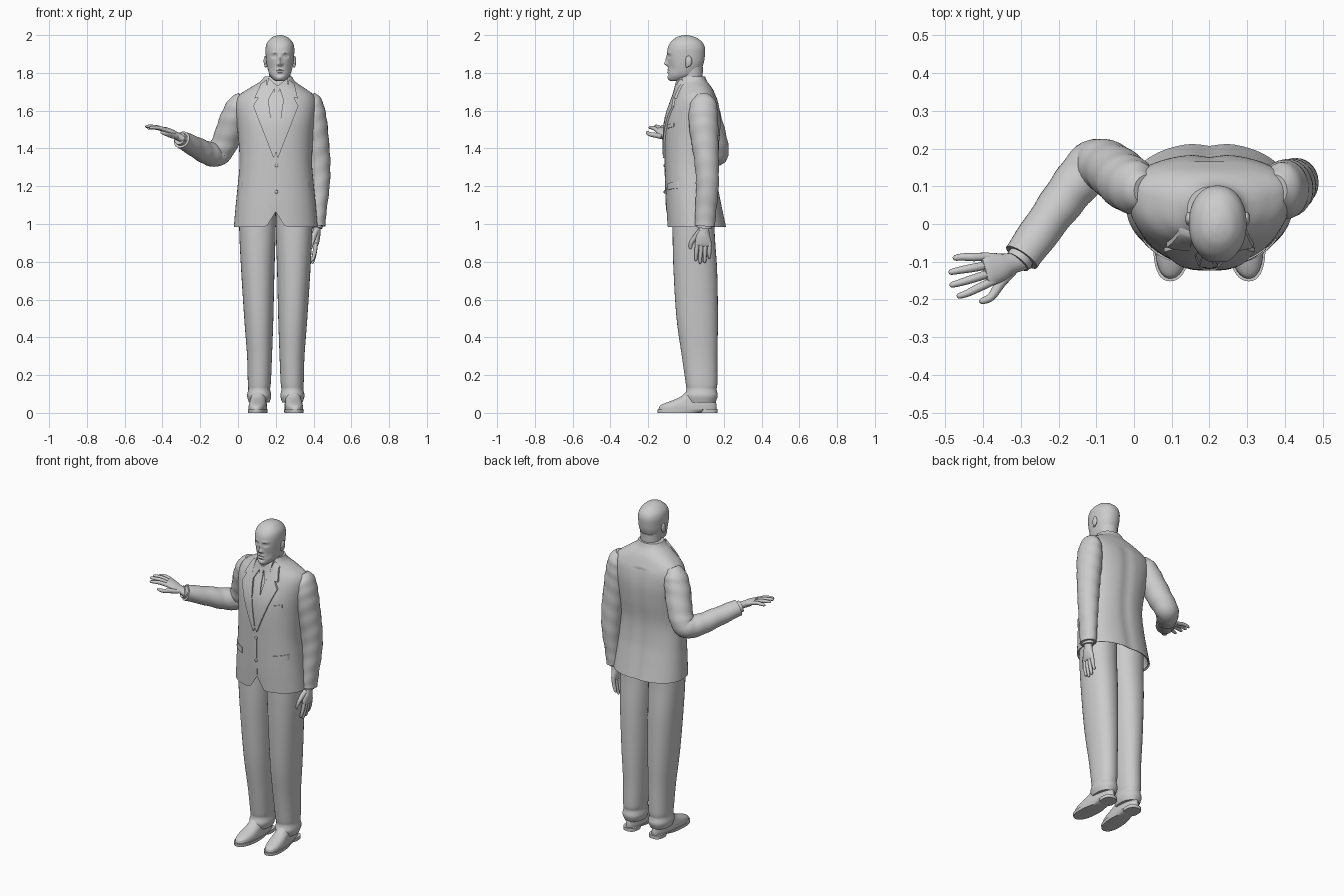
import bpy, bmesh
from math import sin, cos, pi, exp
from mathutils import Vector, Matrix
from mathutils.bvhtree import BVHTree

CX = 0.2  # body centre line


def make(name, verts, faces):
    me = bpy.data.meshes.new(name)
    me.from_pydata([tuple(v) for v in verts], [], faces)
    bm = bmesh.new()
    bm.from_mesh(me)
    bmesh.ops.recalc_face_normals(bm, faces=bm.faces)
    bm.to_mesh(me)
    bm.free()
    ob = bpy.data.objects.new(name, me)
    bpy.context.collection.objects.link(ob)
    return ob


def sample(keys, n):
    """Catmull-Rom through tuples, n steps per span."""
    out = []
    for i in range(len(keys) - 1):
        p0, p1, p2, p3 = (keys[max(0, min(len(keys) - 1, i + k))] for k in (-1, 0, 1, 2))
        for j in range(n):
            t = j / n
            out.append(tuple(0.5 * (2 * b + (c - a) * t + (2 * a - 5 * b + 4 * c - d) * t * t
                                    + (3 * b - a - 3 * c + d) * t ** 3)
                             for a, b, c, d in zip(p0, p1, p2, p3)))
    return out + [keys[-1]]


def skin(name, rings, deform=None):
    n = len(rings[0])
    verts = [deform(v) if deform else v for r in rings for v in r]
    faces = [(k * n + i, k * n + (i + 1) % n, (k + 1) * n + (i + 1) % n, (k + 1) * n + i)
             for k in range(len(rings) - 1) for i in range(n)]
    faces += [tuple(range(n)), tuple(range(len(verts) - n, len(verts)))]
    return make(name, verts, faces)


def loft(name, secs, seg=32, p=2.0, deform=None):
    """Stack of ovals: (z, centre x, half width, widest y, front y, back y)."""
    sp = lambda v: (1 if v > 0 else -1) * abs(v) ** (2 / p)
    rings = []
    for z, cx, xh, cy, yf, yb in secs:
        ring = []
        for i in range(seg):
            c, s = cos(2 * pi * i / seg), sin(2 * pi * i / seg)
            ring.append(Vector((cx + xh * sp(c), cy + ((cy - yf) if s < 0 else (yb - cy)) * sp(s), z)))
        rings.append(ring)
    return skin(name, rings, deform)


def tube(name, keys, ref, n=5, seg=20, wrinkle=0.0):
    """Sweep along (x, y, z, radius along ref, other radius)."""
    pts = sample(keys, n)
    pos = [Vector(p[:3]) for p in pts]
    u = Vector(ref)
    rings = []
    for k, p in enumerate(pts):
        t = (pos[min(k + 1, len(pos) - 1)] - pos[max(k - 1, 0)]).normalized()
        u = (u - t * u.dot(t)).normalized()
        v = t.cross(u)
        ring = []
        for i in range(seg):
            a = 2 * pi * i / seg
            f = 1 + wrinkle * sin(k * 1.15 + 2 * sin(a))
            ring.append(pos[k] + (u * cos(a) * p[3] + v * sin(a) * p[4]) * f)
        rings.append(ring)
    return skin(name, rings)


def ball(name, loc, scale):
    bm = bmesh.new()
    bmesh.ops.create_uvsphere(bm, u_segments=20, v_segments=12, radius=1,
                              matrix=Matrix.Translation(loc) @ Matrix.Diagonal((*scale, 1)))
    me = bpy.data.meshes.new(name)
    bm.to_mesh(me)
    bm.free()
    bpy.context.collection.objects.link(bpy.data.objects.new(name, me))


# Jacket body, with lining below and cutaway front hem
def jacket_shape(v):
    dx = abs(v.x - CX)
    if v.z < 1.11 and v.y < 0:
        v.z += 0.08 * max(0, 1 - dx / 0.05) * max(0, 1 - (v.z - 0.985) / 0.125)
    if v.y > 0.1:  # spine hollow
        v.y -= 0.008 * exp(-(dx / 0.03) ** 2) * (v.z < 1.65)
    return v


body = [(0.985, .222, .06, -.1, .215), (1.1, .212, .05, -.105, .19), (1.2, .202, .045, -.108, .172),
        (1.32, .192, .04, -.111, .166), (1.45, .198, .06, -.113, .18), (1.55, .21, .08, -.106, .185),
        (1.63, .218, .09, -.083, .175), (1.68, .2, .085, -.063, .157), (1.72, .145, .065, -.05, .138),
        (1.755, .092, .04, -.042, .112), (1.782, .072, .035, -.03, .1)]
secs = sample([(b[0], CX + max(0, b[0] - 1.65) * .1, *b[1:]) for b in body], 6)
lining = [(1.12, CX, .18, .05, -.085, .165), (.99, CX, .212, .06, -.091, .205)]
jacket = loft("jacket", lining + secs, 72, 2.25, jacket_shape)
tree = BVHTree.FromPolygons([v.co for v in jacket.data.vertices],
                            [tuple(p.vertices) for p in jacket.data.polygons])


def patch(name, quad, off, s=1, n=10):
    """Cloth piece laid on the jacket front; corners (offset from centre, z)."""
    a, b, c, d = (Vector(q) for q in quad)
    top, under = [], []
    for i in range(n + 1):
        for j in range(n + 1):
            q = a.lerp(b, i / n).lerp(d.lerp(c, i / n), j / n)
            x = CX + s * q.x + max(0, q.y - 1.65) * .1
            hit = tree.ray_cast(Vector((x, -1, q.y)), Vector((0, 1, 0)))[0]
            y = hit.y if hit else 0.03
            top.append((x, y - off, q.y))
            under.append((x, y + .004, q.y))
    m, w = len(top), n + 1
    fs = [(i * w + j, i * w + j + 1, i * w + w + j + 1, i * w + w + j) for i in range(n) for j in range(n)]
    rim = list(range(w)) + [i * w + n for i in range(1, w)] \
        + [n * w + j for j in range(n - 1, -1, -1)] + [i * w for i in range(n - 1, 0, -1)]
    fs += [tuple(m + k for k in f) for f in fs]
    fs += [(r, rim[(k + 1) % len(rim)], m + rim[(k + 1) % len(rim)], m + r) for k, r in enumerate(rim)]
    make(name, top + under, fs)


# Lapels, collars, tie, pockets, buttons
for s in (-1, 1):
    patch("lapel", [(.052, 1.745), (.12, 1.625), (.012, 1.35), (0, 1.375)], .011, s)
    patch("jacket_collar", [(.058, 1.765), (.088, 1.745), (.115, 1.665), (.055, 1.68)], .013, s)
    patch("shirt_collar", [(.006, 1.735), (.052, 1.775), (.056, 1.69), (.04, 1.655)], .012, s)
    patch("pocket_flap", [(.105, 1.215), (.178, 1.225), (.178, 1.19), (.105, 1.18)], .006, s)
patch("tie", [(-.012, 1.7), (.012, 1.7), (.034, 1.48), (-.034, 1.48)], .006)
patch("tie_end", [(-.034, 1.48), (.034, 1.48), (.003, 1.38), (-.003, 1.38)], .006)
patch("tie_knot", [(-.018, 1.735), (.018, 1.735), (.01, 1.695), (-.01, 1.695)], .012)
patch("breast_pocket", [(.095, 1.525), (.15, 1.535), (.15, 1.515), (.095, 1.505)], .005)
patch("front_overlap", [(-.006, 1.37), (.006, 1.37), (.006, 1.07), (-.006, 1.07)], .003)
for z in (1.31, 1.17):
    ball("button", (CX + .004, -.114, z), (.009, .005, .009))

# Neck and shirt collar band
loft("neck", [(1.68, .215, .06, .03, -.03, .09), (1.76, .22, .056, .03, -.028, .087),
              (1.83, .222, .058, .03, -.04, .09)], 32)
loft("shirt_collar_band", [(1.7, .215, .068, .03, -.045, .095), (1.77, .22, .064, .03, -.038, .093)], 32)

# Head: lofted skull with soft bumps for the features
bumps = [(0, 1.849, .012, .012, -.019), (0, 1.872, .008, .018, -.009), (.03, 1.888, .014, .009, .010),
         (.03, 1.888, .008, .005, -.006), (.028, 1.906, .02, .006, -.004), (0, 1.817, .02, .004, -.006),
         (0, 1.811, .024, .002, .004), (0, 1.803, .017, .004, -.006), (0, 1.774, .018, .01, -.005),
         (0, 1.791, .02, .005, .004), (.012, 1.845, .006, .006, -.006), (.045, 1.825, .014, .02, .004)]


def face(v):
    if v.y < -.02:
        dx = abs(v.x - .222)
        v.y += sum(d * exp(-((dx - bx) / sx) ** 2 - ((v.z - bz) / sz) ** 2) for bx, bz, sx, sz, d in bumps)
    return v


skull = [(1.757, .018, -.055, -.082, -.03), (1.765, .034, -.04, -.091, 0), (1.785, .052, -.02, -.095, .05),
         (1.81, .062, -.01, -.094, .075), (1.85, .071, 0, -.095, .093), (1.89, .075, 0, -.1, .1),
         (1.93, .076, 0, -.097, .101), (1.96, .068, -.003, -.083, .088), (1.985, .046, -.003, -.056, .058),
         (1.996, .024, -.003, -.03, .027), (2.0, .003, -.003, -.006, .002)]
loft("head", sample([(k[0], .222, *k[1:]) for k in skull], 8), 112, 2.15, face)
for s in (-1, 1):
    ball("ear", (.222 + s * .077, .014, 1.862), (.009, .018, .029))
    ball("ear_lobe", (.222 + s * .075, .006, 1.84), (.007, .009, .012))

# Trousers and shoes, mirrored about the centre line
trouser = [(.055, .088, .054, .08, .005, .155), (.09, .088, .064, .08, -.006, .168),
           (.125, .088, .058, .08, .003, .162), (.16, .087, .061, .08, -.002, .166),
           (.3, .086, .066, .07, -.022, .166), (.5, .09, .077, .06, -.05, .169),
           (.75, .095, .088, .05, -.066, .165), (.95, .097, .096, .04, -.071, .152),
           (1.12, .098, .098, .04, -.07, .15)]
for s in (-1, 1):
    loft("trouser_leg", sample([(t[0], CX + s * t[1], *t[2:]) for t in trouser], 6), 36, 2.2)

    def toe_out(v, s=s):  # narrow waist and slight outward turn
        v.x += s * max(0, .08 - v.y) * .07
        return v
    fx = CX + s * .088
    loft("shoe_sole", [(0, fx, .05, -.04, -.15, .08), (.018, fx, .051, -.04, -.152, .165)], 40, 2.3, toe_out)
    loft("shoe_heel", [(0, fx, .043, .11, .075, .167), (.02, fx, .043, .11, .07, .167)], 32, 2.8, toe_out)
    loft("shoe_upper", sample([(.016, fx, .047, -.03, -.145, .161), (.035, fx, .047, -.03, -.14, .162),
                               (.05, fx, .045, -.02, -.115, .16), (.065, fx, .042, .0, -.075, .157),
                               (.085, fx, .04, .04, -.03, .153), (.12, fx, .038, .07, .01, .15)], 4),
         40, 2.2, toe_out)


# Hands in a local frame: along the fingers, toward the thumb, toward the palm
def hand(prefix, origin, d, s, sign, spread, curl):
    o, d, s = Vector(origin), Vector(d).normalized(), Vector(s)
    s = (s - d * s.dot(d)).normalized()
    n = s.cross(d) * sign

    def part(name, keys, **kw):
        tube(prefix + name, [(*(o + d * a + s * b + n * c), r, q) for a, b, c, r, q in keys], s, **kw)
    part("_palm", [(-.03, 0, 0, .027, .021), (.02, 0, 0, .028, .02), (.055, .002, 0, .038, .02),
                   (.09, 0, 0, .044, .015), (.103, 0, 0, .038, .009)])
    for i, length in enumerate((.085, .098, .092, .07)):
        b = .032 - .0215 * i
        e = b * spread
        part("_finger", [(.08, b, 0, .011, .011), (.095 + length * .38, b + (e - b) * .5, curl * .25, .011, .011),
                         (.095 + length * .75, b + (e - b) * .9, curl * .65, .0095, .0095),
                         (.093 + length, e, curl, .0075, .0075), (.099 + length, e, curl * 1.1, .003, .003)], seg=12)
    part("_thumb", [(.02, .018, .004, .015, .015), (.055, .042, .014, .014, .014), (.09, .042 + .02 * spread, .022, .011, .011),
                    (.118, .04 + .025 * spread, .026, .008, .008), (.124, .04 + .026 * spread, .026, .003, .003)], seg=12)


# Lowered arm
tube("lowered_sleeve", [(.375, .09, 1.675, .04, .035), (.395, .092, 1.635, .07, .055), (.402, .092, 1.55, .078, .068),
                        (.415, .1, 1.44, .072, .066), (.427, .11, 1.32, .064, .062), (.43, .113, 1.2, .06, .055),
                        (.424, .105, 1.08, .056, .046), (.42, .1, .99, .053, .042)], (0, 1, 0), 7, 28, .02)
tube("lowered_cuff", [(.42, .1, 1.01, .04, .031), (.418, .097, .978, .039, .03)], (0, 1, 0))
hand("lowered_hand", (.418, .096, .985), (-.06, -.05, -1), (0, -1, 0), -1, 1.1, .012)

# Raised arm
tube("raised_sleeve", [(.03, .09, 1.675, .04, .035), (.005, .095, 1.63, .07, .062), (-.025, .115, 1.55, .075, .073),
                       (-.065, .148, 1.44, .071, .071), (-.108, .157, 1.372, .066, .066), (-.16, .1, 1.375, .061, .062),
                       (-.22, .02, 1.405, .055, .055), (-.298, -.088, 1.447, .05, .045)], (0, 1, 0), 7, 28, .02)
tube("raised_cuff", [(-.285, -.07, 1.44, .036, .036), (-.309, -.101, 1.454, .036, .034)], (0, 1, 0))
hand("raised_hand", (-.308, -.1, 1.458), (-.19, -.05, .1), (.15, -1, 0), 1, 1.55, .03)

# Smooth shading with crisp seams
bpy.ops.object.select_all(action='SELECT')
bpy.context.view_layer.objects.active = jacket
bpy.ops.object.shade_smooth_by_angle(angle=0.75)
